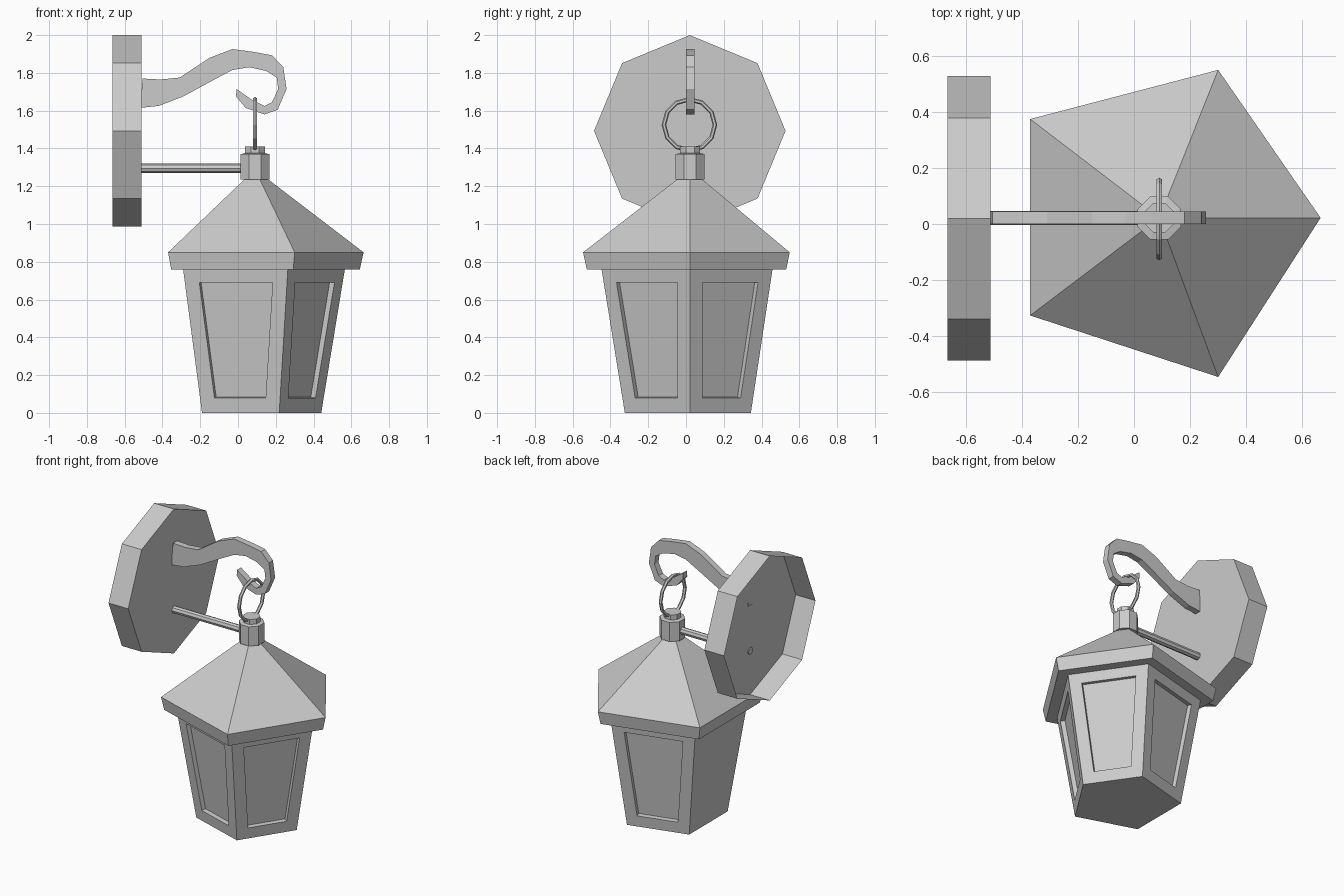
import bpy, bmesh, math
from mathutils import Vector

if "Cube" in bpy.data.objects:
    bpy.data.objects.remove(bpy.data.objects["Cube"])

CX, CY = 0.09, 0.022
PENTA = [(0.575, 0.0), (0.21, 0.527), (-0.46, 0.352), (-0.46, -0.348), (0.21, -0.567)]


def finish(bm, name):
    bmesh.ops.recalc_face_normals(bm, faces=bm.faces)
    me = bpy.data.meshes.new(name)
    bm.to_mesh(me)
    bm.free()
    ob = bpy.data.objects.new(name, me)
    bpy.context.collection.objects.link(ob)
    return ob


def loft(rings, caps=(True, True)):
    """Skin a list of equal-length point rings, optionally closing the ends."""
    bm = bmesh.new()
    vs = [[bm.verts.new(p) for p in r] for r in rings]
    n = len(vs[0])
    for a, b in zip(vs, vs[1:]):
        for i in range(n):
            j = (i + 1) % n
            bm.faces.new((a[i], a[j], b[j], b[i]))
    if caps[0]:
        bm.faces.new(vs[0][::-1])
    if caps[1]:
        bm.faces.new(vs[-1])
    bmesh.ops.recalc_face_normals(bm, faces=bm.faces)
    return bm


def penta(scale, z):
    return [(CX + x * scale, CY + y * scale, z) for x, y in PENTA]


def circle_z(r, z, n=8, turn=math.pi / 8):
    return [(CX + r * math.cos(turn + 2 * math.pi * i / n),
             CY + r * math.sin(turn + 2 * math.pi * i / n), z) for i in range(n)]


def circle_x(r, x, y, z, n=8):
    return [(x, y + r * math.cos(2 * math.pi * i / n),
             z + r * math.sin(2 * math.pi * i / n)) for i in range(n)]


# Lantern body with recessed panels on every side but the wall side
bm = loft([penta(0.61, 0), penta(0.83, 0.77)])
bm.normal_update()
sides = [f for f in bm.faces if abs(f.normal.z) < 0.6 and f.normal.x > -0.8]
bmesh.ops.inset_individual(bm, faces=sides, thickness=0.08, use_even_offset=True)
bm.normal_update()
for f in bmesh.ops.extrude_discrete_faces(bm, faces=sides)["faces"]:
    f.normal_update()
    bmesh.ops.translate(bm, verts=list(f.verts), vec=f.normal * -0.03)
finish(bm, "lantern_body")

# Pointed roof with eave band
finish(loft([penta(0.965, 0.76), penta(1, 0.85), penta(0.09, 1.25)]), "roof")

# Finial cap in two steps
finish(loft([circle_z(0.083, 1.235), circle_z(0.083, 1.37),
             circle_z(0.057, 1.375), circle_z(0.057, 1.41)]), "roof_cap")

# Hanging ring
bm = bmesh.new()
N, M, R, r = 12, 6, 0.135, 0.012
grid = []
for i in range(N):
    a = 2 * math.pi * i / N
    d = Vector((0, math.cos(a), math.sin(a)))
    grid.append([bm.verts.new(Vector((CX, CY - 0.004, 1.525))
                 + d * (R + r * math.cos(2 * math.pi * k / M))
                 + Vector((r * math.sin(2 * math.pi * k / M), 0, 0))) for k in range(M)])
for i in range(N):
    for k in range(M):
        a, b = grid[i], grid[(i + 1) % N]
        bm.faces.new((a[k], b[k], b[(k + 1) % M], a[(k + 1) % M]))
finish(bm, "hanging_ring")

# Scrolled hook arm: paired outer and inner edge points in x, z
outer = [(-0.505, 1.77), (-0.41, 1.765), (-0.31, 1.775), (-0.15, 1.88), (-0.03, 1.926),
         (0.09, 1.91), (0.18, 1.893), (0.24, 1.83), (0.257, 1.715), (0.21, 1.605),
         (0.14, 1.58), (0.04, 1.615), (-0.01, 1.675)]
inner = [(-0.517, 1.615), (-0.42, 1.625), (-0.29, 1.675), (-0.13, 1.762), (-0.03, 1.815),
         (0.06, 1.83), (0.15, 1.81), (0.205, 1.775), (0.213, 1.715), (0.18, 1.645),
         (0.14, 1.625), (0.07, 1.66), (-0.008, 1.715)]
finish(loft([[(o[0], 0, o[1]), (o[0], 0.045, o[1]), (i[0], 0.045, i[1]), (i[0], 0, i[1])]
             for o, i in zip(outer, inner)]), "hook_arm")

# Support rod
finish(loft([circle_x(0.025, x, CY, 1.295) for x in (-0.518, 0.04)]), "support_rod")

# Octagonal wall plate, open at the back
finish(loft([circle_x(0.507, x, 0.02, 1.493) for x in (-0.665, -0.512)],
            caps=(False, True)), "wall_plate")
